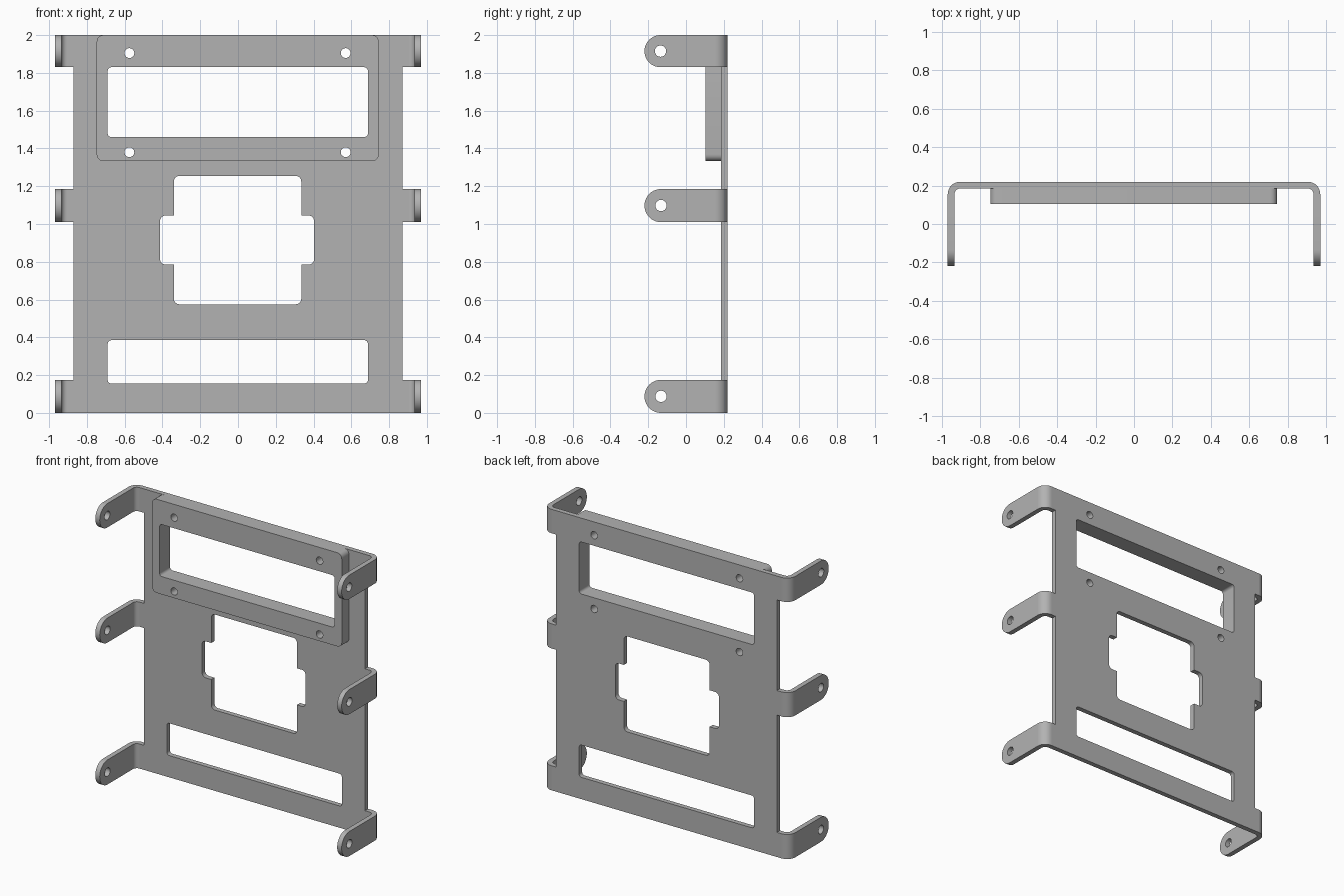
import bpy, bmesh
from math import pi, cos, sin
from mathutils import Matrix, Vector

cube = bpy.data.objects.get("Cube")
if cube:
    bpy.data.objects.remove(cube, do_unlink=True)

# One grey metal
metal = bpy.data.materials.new("grey metal")
grey = (0.45, 0.45, 0.45, 1)
metal.diffuse_color = grey
metal.use_nodes = True
bsdf = next(n for n in metal.node_tree.nodes if n.type == 'BSDF_PRINCIPLED')
bsdf.inputs["Base Color"].default_value = grey

# Sheet directions: upright facing front, or upright facing sideways
FACING = Matrix(((1, 0, 0, 0), (0, 0, -1, 0), (0, 1, 0, 0), (0, 0, 0, 1)))
SIDEWAYS = Matrix(((0, 0, 1, 0), (1, 0, 0, 0), (0, 1, 0, 0), (0, 0, 0, 1)))


def circle(x, y, r, n=24):
    return [(x + r * cos(2 * pi * i / n), y + r * sin(2 * pi * i / n)) for i in range(n)]


def rounded(points, radius, steps=6, only=None):
    """Round right-angled corners of an outline."""
    out = []
    for i, p in enumerate(points):
        p = Vector(p)
        if only is not None and i not in only:
            out.append(p)
            continue
        a = (Vector(points[i - 1]) - p).normalized() * radius
        b = (Vector(points[(i + 1) % len(points)]) - p).normalized() * radius
        for k in range(steps + 1):
            t = pi / 2 * k / steps
            out.append(p + a * (1 - sin(t)) + b * (1 - cos(t)))
    return out


def box(x0, x1, y0, y1):
    return [(x0, y0), (x1, y0), (x1, y1), (x0, y1)]


def sheet(outlines, thickness, matrix):
    """Flat sheet with holes, as a mesh."""
    curve = bpy.data.curves.new("outline", 'CURVE')
    curve.dimensions = '2D'
    curve.fill_mode = 'BOTH'
    curve.extrude = thickness / 2
    for points in outlines:
        spline = curve.splines.new('POLY')
        spline.points.add(len(points) - 1)
        for sp, p in zip(spline.points, points):
            sp.co = (p[0], p[1], 0, 1)
        spline.use_cyclic_u = True
    temp = bpy.data.objects.new("outline", curve)
    bpy.context.collection.objects.link(temp)
    deps = bpy.context.evaluated_depsgraph_get()
    mesh = bpy.data.meshes.new_from_object(temp.evaluated_get(deps))
    bpy.data.objects.remove(temp)
    bpy.data.curves.remove(curve)
    mesh.transform(matrix)
    return mesh


def finish(name, mesh, mirror=False):
    bm = bmesh.new()
    bm.from_mesh(mesh)
    bmesh.ops.remove_doubles(bm, verts=bm.verts, dist=0.0001)
    bmesh.ops.recalc_face_normals(bm, faces=bm.faces)
    bm.to_mesh(mesh)
    bm.free()
    mesh.shade_smooth()
    mesh.set_sharp_from_angle(angle=0.6)
    mesh.materials.clear()
    mesh.materials.append(metal)
    obj = bpy.data.objects.new(name, mesh)
    bpy.context.collection.objects.link(obj)
    if mirror:
        obj.modifiers.new("Mirror", 'MIRROR').use_mirror_merge = False
    return obj


THICK = 0.035
BACK = 0.22
OUTER = 0.97
BEND = 0.065
MID = BACK - THICK / 2
tabs = {"lower": (0, 0.175), "middle": (1.01, 1.185), "upper": (1.83, 2.0)}

# Openings shared by the plate and the raised frame
upper_window = rounded(box(-0.69, 0.688, 1.46, 1.83), 0.02)
screw_holes = [circle(x, z, 0.026) for x in (-0.575, 0.57) for z in (1.38, 1.905)]

# Main plate, with stubs where the tabs start to bend
side = []
for z0, z1 in tabs.values():
    side += [(0.87, z0), (OUTER - BEND, z0), (OUTER - BEND, z1), (0.87, z1)]
plate_outline = side + [(-x, z) for x, z in reversed(side)]
lower_window = rounded(box(-0.69, 0.688, 0.155, 0.385), 0.02)
centre_cut = [(-0.34, 0.575), (0.335, 0.575), (0.335, 0.785), (0.403, 0.785),
              (0.403, 1.045), (0.335, 1.045), (0.335, 1.255), (-0.34, 1.255),
              (-0.34, 1.045), (-0.413, 1.045), (-0.413, 0.785), (-0.34, 0.785)]
centre_cut = rounded(centre_cut, 0.03, only=(0, 1, 3, 4, 6, 7, 9, 10))
finish("main_plate", sheet([plate_outline, upper_window, lower_window, centre_cut] + screw_holes,
                           THICK, Matrix.Translation((0, MID, 0)) @ FACING))

# Raised frame around the upper window
frame_outline = rounded(box(-0.748, 0.745, 1.333, 2.0), 0.035)
front = 0.103
depth = BACK - THICK - front
finish("raised_frame", sheet([frame_outline, upper_window] + screw_holes, depth,
                             Matrix.Translation((0, front + depth / 2, 0)) @ FACING))

# Side tabs: quarter-round bend and an ear with a hole
for level, (z0, z1) in tabs.items():
    r, zc = (z1 - z0) / 2, (z0 + z1) / 2
    tip = -BACK + r
    ear = [(BACK - BEND, z0), (BACK - BEND, z1)]
    ear += [(tip - r * sin(pi * k / 20), zc + r * cos(pi * k / 20)) for k in range(21)]
    ear_mesh = sheet([ear, circle(tip, zc, 0.03)], THICK,
                     Matrix.Translation((OUTER - THICK / 2, 0, 0)) @ SIDEWAYS)
    finish(level + "_ears", ear_mesh, mirror=True)

    bm = bmesh.new()
    arc = [pi / 2 * k / 10 for k in range(11)]
    ring = [(BEND, t) for t in arc] + [(BEND - THICK, t) for t in reversed(arc)]
    base = bm.faces.new([bm.verts.new((OUTER - BEND + d * cos(t), BACK - BEND + d * sin(t), z0))
                         for d, t in ring])
    top = bmesh.ops.extrude_face_region(bm, geom=[base], use_keep_orig=True)["geom"]
    bmesh.ops.translate(bm, vec=(0, 0, z1 - z0),
                        verts=[v for v in top if isinstance(v, bmesh.types.BMVert)])
    bend_mesh = bpy.data.meshes.new(level + "_bends")
    bm.to_mesh(bend_mesh)
    bm.free()
    finish(level + "_bends", bend_mesh, mirror=True)
